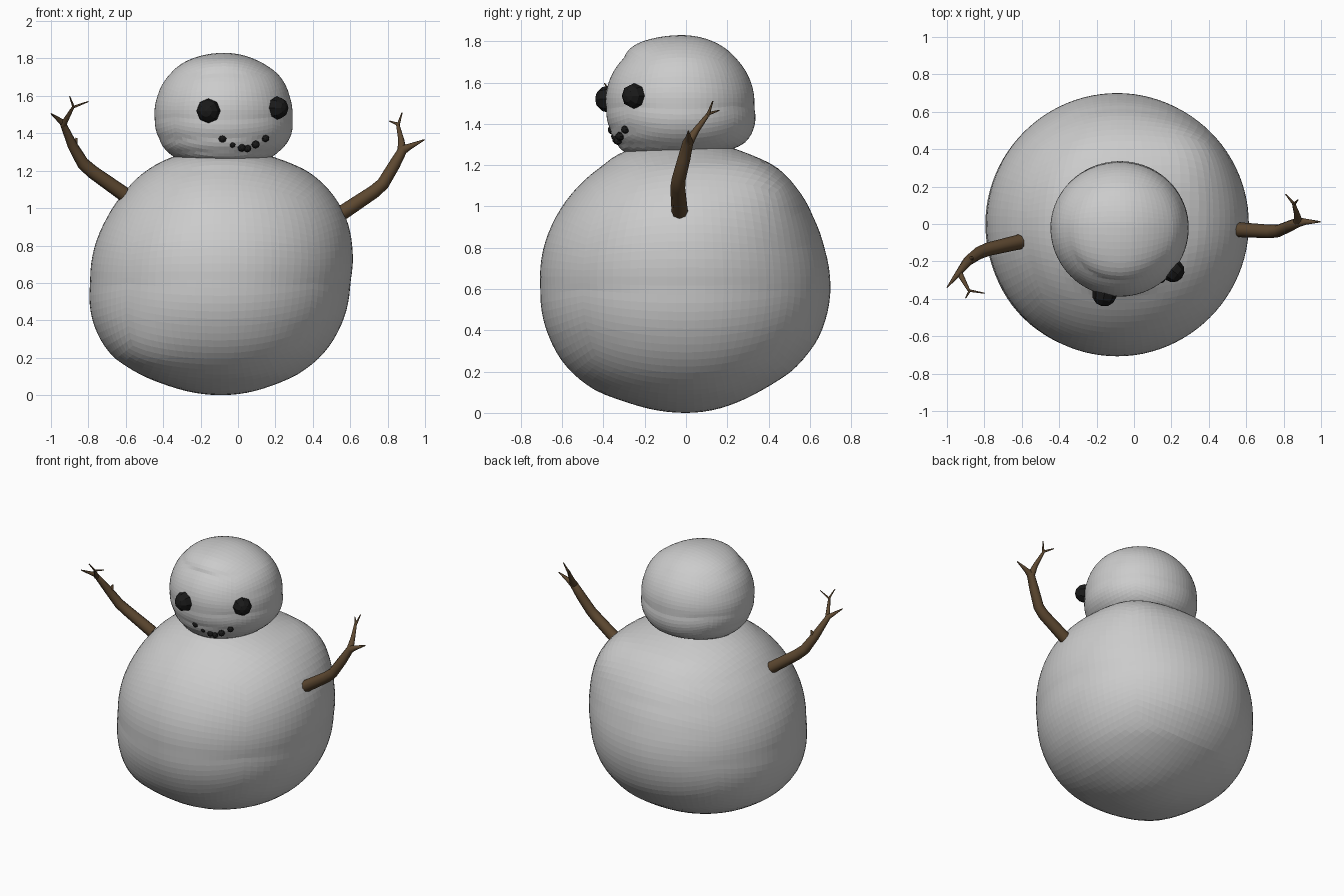
import bpy, bmesh, math
from mathutils import Vector

if "Cube" in bpy.data.objects:
    bpy.data.objects.remove(bpy.data.objects["Cube"])


def material(name, color):
    m = bpy.data.materials.new(name)
    m.diffuse_color = (*color, 1)
    m.use_nodes = True
    m.node_tree.nodes["Principled BSDF"].inputs["Base Color"].default_value = m.diffuse_color
    return m


COAL = material("coal", (0.01, 0.01, 0.01))
BARK = material("bark", (0.11, 0.065, 0.03))


def add_mesh(name, bm, mat=None):
    me = bpy.data.meshes.new(name)
    bm.to_mesh(me)
    bm.free()
    if mat:
        me.materials.append(mat)
    ob = bpy.data.objects.new(name, me)
    bpy.context.collection.objects.link(ob)
    return ob


def snowball(name, centre, z0, z1, rows, bumps, cuts):
    """Quad sphere shaped by rows of (z, left, right, front, back) extents."""
    table = []
    for z, *ext in rows:
        s = math.sqrt(1 - (2 * (z - z0) / (z1 - z0) - 1) ** 2)
        table.append((z, [e / s for e in ext]))

    def ratios(z):
        if z <= table[0][0]:
            return table[0][1]
        for (za, a), (zb, b) in zip(table, table[1:]):
            if z <= zb:
                t = (z - za) / (zb - za)
                return [p + (q - p) * t for p, q in zip(a, b)]
        return table[-1][1]

    bm = bmesh.new()
    bmesh.ops.create_cube(bm, size=2)
    bmesh.ops.subdivide_edges(bm, edges=bm.edges[:], cuts=cuts, use_grid_fill=True)
    for v in bm.verts:
        # even spacing of the cube grid over the sphere
        d = Vector([math.tan(c * math.pi / 4) for c in v.co]).normalized()
        z = z0 + (d.z + 1) / 2 * (z1 - z0)
        left, right, front, back = ratios(z)
        p = Vector((centre[0] + d.x * (right if d.x > 0 else left),
                    centre[1] + d.y * (back if d.y > 0 else front), z))
        for at, push, size in bumps:
            p += Vector(push) * math.exp(-(p - Vector(at)).length_squared / size ** 2)
        v.co = p
    return add_mesh(name, bm)


# Snow body and head
snowball("body", (-0.09, 0), 0, 1.32, [
    (0.04, .25, .24, .25, .22), (0.10, .41, .39, .42, .35), (0.20, .57, .525, .555, .51),
    (0.35, .67, .63, .655, .635), (0.60, .70, .69, .705, .70), (0.80, .675, .70, .69, .67),
    (0.95, .61, .665, .63, .615), (1.10, .505, .57, .52, .525), (1.20, .40, .45, .40, .42),
    (1.27, .27, .285, .29, .26)],
    [((-.52, -.42, .22), (-.025, -.025, -.015), .25),
     ((.32, .38, 1.1), (.03, .03, .025), .25)], 23)
snowball("head", (-0.075, -0.02), 1.22, 1.83, [
    (1.26, .24, .23, .27, .20), (1.30, .30, .29, .31, .295), (1.37, .345, .35, .345, .345),
    (1.48, .37, .365, .365, .35), (1.60, .355, .35, .355, .335), (1.72, .285, .285, .28, .26),
    (1.80, .17, .155, .19, .15)], [], 17)


def coal(name, pos, r):
    bm = bmesh.new()
    bmesh.ops.create_uvsphere(bm, u_segments=8, v_segments=6, radius=r)
    ob = add_mesh(name, bm, COAL)
    ob.location = pos
    out = Vector((pos[0] + .075, pos[1] + .02, 0))
    ob.rotation_euler = out.to_track_quat('Z', 'Y').to_euler()


# Coal eyes and mouth
coal("left_eye", (-.158, -.375, 1.52), .066)
coal("right_eye", (.208, -.25, 1.535), .062)
mouth = [(-.083, -.355, 1.372, .024), (-.03, -.345, 1.34, .018), (.019, -.335, 1.323, .022),
         (.051, -.33, 1.318, .02), (.094, -.32, 1.34, .022), (.147, -.295, 1.372, .02)]
for i, (x, y, z, r) in enumerate(mouth):
    coal(f"mouth_coal_{i + 1}", (x, y, z), r)


def arm(name, branches):
    """Tapered twigs; each branch is a list of (x, y, z, radius)."""
    cu = bpy.data.curves.new(name, 'CURVE')
    cu.dimensions = '3D'
    cu.bevel_depth = 1
    cu.bevel_resolution = 2
    cu.use_fill_caps = True
    for pts in branches:
        sp = cu.splines.new('POLY')
        sp.points.add(len(pts) - 1)
        for p, (x, y, z, r) in zip(sp.points, pts):
            p.co = (x, y, z, 1)
            p.radius = r
        sp.use_smooth = True
    cu.materials.append(BARK)
    bpy.context.collection.objects.link(bpy.data.objects.new(name, cu))


# Stick arms
arm("left_arm", [
    [(-.61, -.095, 1.075, .04), (-.78, -.135, 1.195, .036), (-.83, -.155, 1.24, .034),
     (-.885, -.195, 1.335, .028), (-.94, -.265, 1.46, .017), (-1, -.34, 1.505, .003)],
    [(-.88, -.19, 1.31, .024), (-.863, -.18, 1.375, .005)],
    [(-.935, -.26, 1.445, .017), (-.88, -.36, 1.543, .007), (-.90, -.395, 1.597, .003)],
    [(-.885, -.355, 1.538, .007), (-.80, -.37, 1.57, .003)]])
arm("right_arm", [
    [(.55, -.03, .97, .04), (.73, -.04, 1.09, .036), (.775, -.036, 1.13, .034),
     (.835, -.01, 1.23, .031), (.882, .01, 1.313, .026), (.92, .012, 1.33, .016),
     (.997, .012, 1.366, .003)],
    [(.878, .005, 1.30, .026), (.872, .05, 1.37, .016), (.853, .11, 1.45, .009),
     (.81, .16, 1.465, .003)],
    [(.855, .105, 1.44, .009), (.877, .13, 1.51, .003)]])
